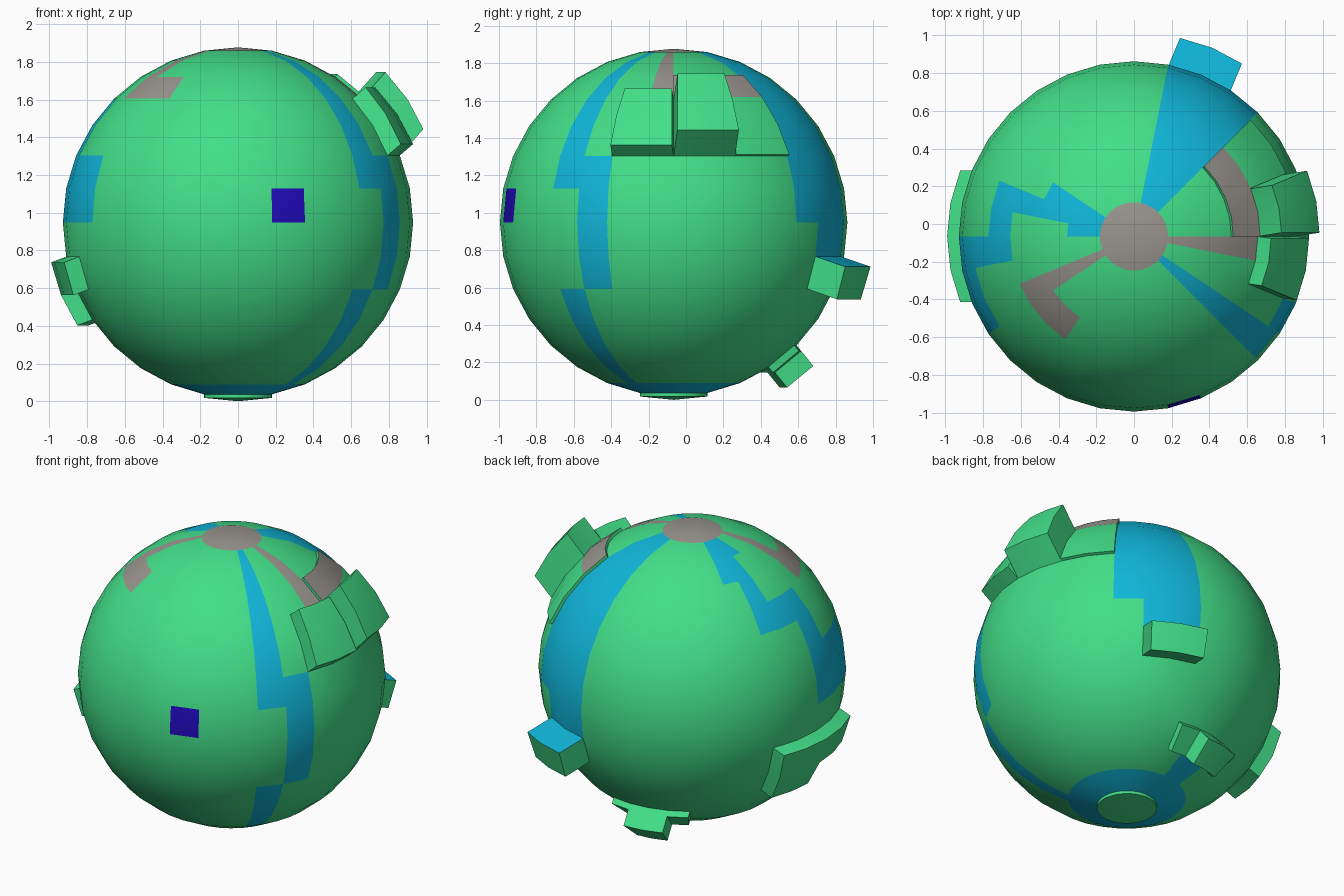
import bpy, bmesh, math
from mathutils import Vector

if "Cube" in bpy.data.objects:
    bpy.data.objects.remove(bpy.data.objects["Cube"])

R, CENTRE, STEP = 0.929, Vector((0, -0.066, 0.948)), math.pi / 16
GREEN, BLUE, GREY, PURPLE = range(4)

mesh = bpy.data.meshes.new("planet")
planet = bpy.data.objects.new("planet", mesh)
bpy.context.collection.objects.link(planet)
for name, col in (("land_green", (0.055, 0.74, 0.25, 1)), ("water_blue", (0.005, 0.47, 0.7, 1)),
                  ("stone_grey", (0.32, 0.30, 0.27, 1)), ("patch_purple", (0.015, 0.003, 0.5, 1))):
    mat = bpy.data.materials.new(name)
    mat.diffuse_color = col
    mat.use_nodes = True
    mat.node_tree.nodes["Principled BSDF"].inputs["Base Color"].default_value = mat.diffuse_color
    mesh.materials.append(mat)

# base sphere, every face addressed by (segment, band): band 0 sits just above the equator
bm = bmesh.new()
tag = bm.faces.layers.int.new("cell")
bmesh.ops.create_uvsphere(bm, u_segments=32, v_segments=16, radius=R)
cells = {}
for f in bm.faces:
    c = f.calc_center_median().normalized()
    k = int((math.atan2(c.y, c.x) % math.tau) / STEP) % 32
    j = math.floor(math.asin(c.z) / STEP)
    f[tag] = k * 16 + j + 8
    cells[f[tag]] = f


def block(k0, k1, j0, j1):
    return [(k % 32) * 16 + j + 8 for k in range(k0, k1 + 1) for j in range(j0, j1 + 1)]


def paint(colour, *blocks):
    for b in blocks:
        for i in block(*b):
            cells[i].material_index = colour


def raise_cells(offset, *blocks, top_side=GREEN):
    """Extrude a patch by a vector, or radially by a factor."""
    faces = [cells[i] for b in blocks for i in block(*b)]
    geom = bmesh.ops.extrude_face_region(bm, geom=faces)["geom"]
    verts = {g for g in geom if isinstance(g, bmesh.types.BMVert)}
    for v in verts:
        v.co = v.co * offset if isinstance(offset, float) else v.co + Vector(offset)
    for f in {f for v in verts for f in v.link_faces}:
        if all(v in verts for v in f.verts):
            cells[f[tag]] = f
        else:
            f.normal_update()
            f.material_index = top_side if f.normal.z > 0.5 else GREEN
    # drop leftover faces under the patch
    old = [f for f in faces if f.is_valid]
    if old:
        bmesh.ops.delete(bm, geom=old, context='FACES_ONLY')


# stone: pole cap and paths
paint(GREY, (0, 31, 7, 7), (31, 31, 4, 6), (0, 3, 4, 4), (18, 18, 4, 6), (19, 20, 4, 4))
# water: back channel, front river, left river, south ring
paint(BLUE, (4, 4, 0, 6), (5, 6, -1, 6))
paint(BLUE, (28, 28, 1, 6), (29, 29, -2, 1), (28, 28, -6, -3))
paint(BLUE, (13, 13, 5, 6), (14, 14, 3, 6), (15, 15, 6, 6), (15, 15, 3, 3),
      (16, 16, 0, 3), (17, 18, 0, 1))
paint(BLUE, (0, 31, -7, -7), (8, 9, -6, -6))
# front patch
paint(PURPLE, (25, 25, 0, 0))

# right plateau and its two blocks
raise_cells(1.02, (2, 3, 2, 4), (0, 1, 4, 4))
raise_cells((0.125, 0.02, 0.14), (0, 1, 2, 3))
raise_cells((0.07, -0.01, 0.06), (30, 31, 2, 3))
# back block below the channel
raise_cells((0.066, 0.159, -0.055), (5, 6, -2, -2), top_side=BLUE)
# left ledge
raise_cells((-0.08, 0, -0.03), (14, 17, -2, -2), (14, 15, -3, -3))
# lower back plate with block on top
raise_cells((-0.005, 0.025, -0.03), (7, 10, -5, -5))
raise_cells((-0.012, 0.065, -0.08), (8, 9, -5, -5))
# south cap
raise_cells((0, 0, -0.019), (0, 31, -8, -8))

bmesh.ops.translate(bm, verts=bm.verts, vec=CENTRE)
bm.to_mesh(mesh)
bm.free()

bpy.context.view_layer.objects.active = planet
planet.select_set(True)
bpy.ops.object.shade_smooth_by_angle(angle=math.radians(30))
